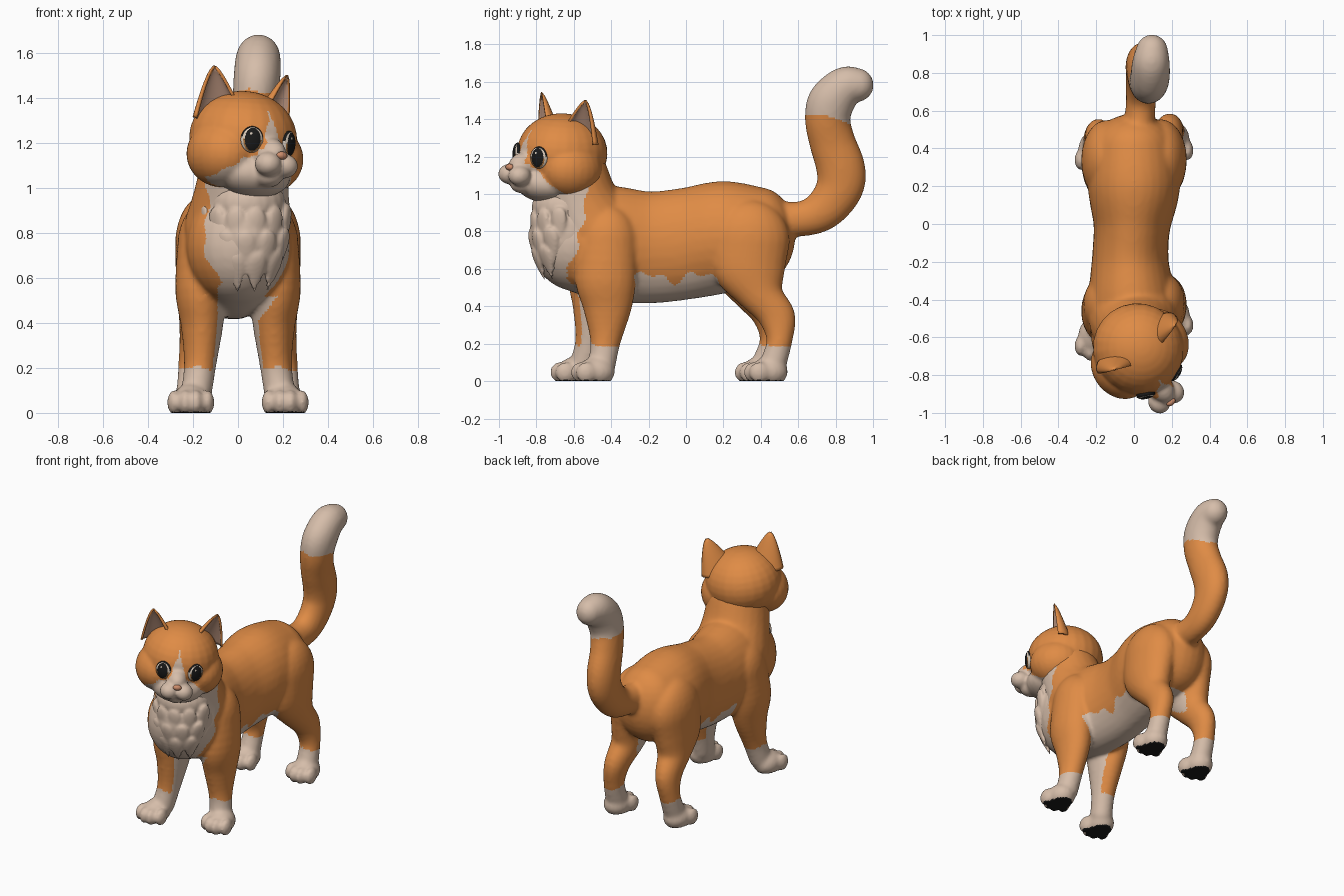
import bpy, bmesh
from math import sin, cos, pi, radians, hypot, sqrt
from mathutils import Vector, Matrix

if "Cube" in bpy.data.objects:
    bpy.data.objects.remove(bpy.data.objects["Cube"])


def material(name, *rgb):
    m = bpy.data.materials.new(name)
    m.use_nodes = True
    m.diffuse_color = (*rgb, 1)
    bsdf = next(n for n in m.node_tree.nodes if n.type == "BSDF_PRINCIPLED")
    bsdf.inputs["Base Color"].default_value = (*rgb, 1)
    bsdf.inputs["Roughness"].default_value = 0.8
    return m


ORANGE = material("orange fur", 0.74, 0.26, 0.06)
CREAM = material("cream fur", 0.67, 0.51, 0.40)
BLACK = material("black", 0.01, 0.01, 0.01)
PINK = material("inner ear pink", 0.52, 0.31, 0.22)
NOSE = material("nose pink", 0.62, 0.27, 0.15)
WHITE = material("eye white", 0.68, 0.58, 0.48)
AMBER = material("amber iris", 0.35, 0.15, 0.04)


def ball(segments, rings):
    bm = bmesh.new()
    bmesh.ops.create_uvsphere(bm, u_segments=segments, v_segments=rings, radius=1)
    mesh = bpy.data.meshes.new("ball")
    bm.to_mesh(mesh)
    bm.free()
    return mesh


# One shared ball is copied into every blob
template = ball(24, 16)
BALL = [v.co.copy() for v in template.vertices]
BALL_FACES = [tuple(f.vertices) for f in template.polygons]
bpy.data.meshes.remove(template)


def blob(shape, centre, radii, turn=Matrix(), taper=0):
    """Ellipsoid; taper narrows its lower end."""
    verts, faces = shape
    first = len(verts)
    place = Matrix.Translation(centre) @ turn @ Matrix.Diagonal((*radii, 1))
    for co in BALL:
        k = 1 - taper * (1 - co.z) / 2
        verts.append(place @ Vector((co.x * k, co.y * k, co.z)))
    faces.extend([first + i for i in f] for f in BALL_FACES)


def chain(shape, stations, steps=5):
    """Row of ellipsoids along a smooth path of x, y, z and three radii."""
    p = [Vector(s) for s in stations]
    p = [p[0]] + p + [p[-1]]
    for i in range(1, len(p) - 2):
        a, b, c, d = p[i - 1:i + 3]
        for k in range(steps + (i == len(p) - 3)):
            t = k / steps
            q = (b * 2 + (c - a) * t + (a * 2 - b * 5 + c * 4 - d) * t ** 2
                 + (b * 3 - a - c * 3 + d) * t ** 3) / 2
            blob(shape, q[:3], q[3:])


def make_object(name, mesh, mats):
    for m in mats:
        mesh.materials.append(m)
    mesh.shade_smooth()
    ob = bpy.data.objects.new(name, mesh)
    bpy.context.collection.objects.link(ob)
    return ob


def shape_mesh(name, shape):
    mesh = bpy.data.meshes.new(name)
    mesh.from_pydata(shape[0], [], shape[1])
    return mesh


def fuse(name, shape, voxel, relax, mats, rule):
    """Melt overlapping blobs into one skin, then colour its faces by a rule."""
    ob = make_object(name, shape_mesh(name, shape), [])
    mod = ob.modifiers.new("fuse", "REMESH")
    mod.mode = "VOXEL"
    mod.voxel_size = voxel
    mod = ob.modifiers.new("relax", "SMOOTH")
    mod.iterations = relax
    mod.factor = 0.5
    graph = bpy.context.evaluated_depsgraph_get()
    mesh = bpy.data.meshes.new_from_object(ob.evaluated_get(graph))
    ob.modifiers.clear()
    ob.data = mesh
    mesh.materials.clear()
    for m in mats:
        mesh.materials.append(m)
    for f in mesh.polygons:
        f.material_index = rule(*f.center, f.normal)
    mesh.shade_smooth()
    return ob


# Torso, neck and tail
body = ([], [])
chain(body, [(0, .395, .78, .225, .19, .255), (0, .2, .77, .245, .2, .3),
             (-.01, 0, .735, .205, .2, .3), (-.02, -.2, .715, .205, .2, .3),
             (-.01, -.42, .735, .235, .2, .31), (0, -.58, .74, .23, .25, .26)], 8)
chain(body, [(0, -.5, .82, .24, .245, .21), (.015, -.57, .97, .212, .212, .16),
             (.03, -.62, 1.12, .195, .2, .16)], 8)
chain(body, [(.02, .42, .87, .09, .1, .1), (.035, .62, .868, .08, .095, .095),
             (.04, .74, .92, .085, .11, .11), (.045, .82, 1.03, .09, .127, .12),
             (.05, .827, 1.14, .095, .132, .125), (.06, .782, 1.28, .095, .124, .12),
             (.075, .757, 1.4, .1, .122, .12), (.085, .78, 1.5, .105, .127, .115),
             (.09, .85, 1.575, .1, .108, .105), (.095, .914, 1.583, .085, .09, .09)])

# Legs and paws; the right pair stands further forward
FRONT_LEG = [(.14, -.42, .74, .13, .165, .2), (.165, -.43, .55, .115, .165, .13),
             (.16, -.42, .4, .096, .132, .1), (.168, -.43, .22, .073, .083, .08),
             (.185, -.45, .09, .07, .075, .07)]
REAR_LEG = [(.145, .34, .75, .135, .215, .22), (.16, .335, .6, .117, .195, .14),
            (.17, .39, .47, .097, .128, .1), (.185, .482, .35, .076, .103, .08),
            (.2, .5, .22, .066, .07, .07), (.205, .465, .09, .07, .072, .07)]
for side in (1, -1):
    for leg, stride, paw_y in ((FRONT_LEG, .11, -.48), (REAR_LEG, .05, .445)):
        back = stride if side < 0 else 0
        chain(body, [(side * x, y - back * max(0, 1 - z / .8), z, *r) for x, y, z, *r in leg])
        px, py = side * .21, paw_y - back
        blob(body, (px, py, .05), (.085, .1, .08))
        for k in (-1.5, -.5, .5, 1.5):
            blob(body, (px + k * .05, py - .087 + .014 * k * k, .047), (.03, .054, .056))


def body_colour(x, y, z, n):
    if z < .005:
        return 2
    if y > .5 and z > 1.41 - .2 * (y - .75) + .01 * sin(40 * x):
        return 1
    if z < .195 + .01 * sin(30 * x + 20 * y):
        return 1
    wave = .555 + .025 * sin(23 * y) + .018 * sin(47 * y + 1)
    inward = n.x * (1 if x > 0 else -1)
    if z < wave and -.27 < y < .13 and abs(x) < .24:
        return 1
    # Inner legs and the slanted patch on the left shoulder
    if .38 < z < wave and y < .42 and -.09 < x < .05 + .8 * (z - .36):
        return 1
    if z < .5 and y < -.2 and inward < -.82:
        return 1
    edge = -.72 + .5 * x + .2 * max(0, z - .6) + .012 * sin(38 * z)
    return int(.4 < z and y < edge)


skin = fuse("body", body, .012, 9, [ORANGE, CREAM, BLACK], body_colour)
# Flat soles
for v in skin.data.vertices:
    v.co.z = max(v.co.z, 0)

# Chest ruff: smooth collar above, overlapping tufts below
ruff = ([], [])
blob(ruff, (.035, -.615, .79), (.19, .222, .255))
blob(ruff, (.04, -.64, .93), (.175, .185, .13))
for row, z in enumerate((.84, .74, .65)):
    girth = sqrt(1 - ((z - .8) / .3) ** 2)
    count = 6 - row
    for k in range(count):
        a = (k / (count - 1) - .5) * (2.5 - .45 * row)
        spot = (.035 + .19 * girth * sin(a), -.615 - .203 * girth * cos(a), z - .03 * cos(a))
        tilt = Matrix.Rotation(a, 4, "Z") @ Matrix.Rotation(.08 + .14 * row, 4, "X")
        blob(ruff, spot, (.062, .024, .1), tilt, .8)
fuse("chest_ruff", ruff, .009, 4, [CREAM], lambda *face: 0)

# Head, modelled facing front and then turned
TURN = (Matrix.Translation((.03, -.675, 1.2)) @ Matrix.Rotation(radians(36), 4, "Z")
        @ Matrix.Rotation(radians(6), 4, "Y"))
MID = -.018
head = ([], [])
blob(head, (0, .015, .02), (.24, .245, .212))
blob(head, (0, -.09, -.14), (.17, .15, .105))
blob(head, (MID, -.2, -.05), (.07, .11, .075))
blob(head, (MID, -.22, -.15), (.065, .07, .05))
for side in (1, -1):
    blob(head, (side * .128, -.01, -.06), (.148, .175, .15))
    blob(head, (MID + side * .046, -.278, -.1), (.058, .062, .054))


def head_colour(x, y, z, n):
    x -= MID
    jag = .008 * sin(60 * x + 50 * z)
    if y < -.02 and z < -.045 - 3 * x * x + jag:
        return 1
    if y < -.225 and z < -.035:
        return 1
    blaze = .055 * (.14 - z) / .18
    return int(y < 0 and z < .14 and abs(x) < blaze + jag / 2)


fuse("head", head, .01, 6, [ORANGE, CREAM], head_colour).matrix_world = TURN

# Nose
shape = ([], [])
blob(shape, (MID, -.314, -.058), (.027, .018, .018))
make_object("nose", shape_mesh("nose", shape), [NOSE]).matrix_world = TURN


def eye_colour(x, y):
    if hypot(x + .2, y - .42) < .11:
        return 0
    if hypot(x / .7, y / .86) < 1:
        return 2
    if y < 0 and hypot(x / .82, y / .95) < 1:
        return 1
    return 2 if hypot(x, y) > .88 and y > .2 else 0


# Eyes and cupped ears
for side, label in ((1, "left"), (-1, "right")):
    eye = make_object(label + "_eye", ball(40, 48), [WHITE, AMBER, BLACK])
    for f in eye.data.polygons:
        f.material_index = eye_colour(f.center.x, f.center.y)
    eye.data.transform(Matrix.Translation((MID / 2 + side * .1, -.203, .005))
                       @ Matrix.Rotation(side * radians(25), 4, "Z")
                       @ Matrix.Rotation(pi / 2, 4, "X")
                       @ Matrix.Diagonal((.051, .059, .024, 1)))
    eye.matrix_world = TURN

    base, tip = Vector((side * .14, .01, .09)), Vector((side * .2, 0, .325))
    across, rear = Vector((.93, side * .36, 0)), Vector((-side * .36, .93, 0))
    verts, faces = [], []
    for i in range(13):
        t = i / 12
        w = .118 * (1 - t) ** .75 + .007
        for k in range(15):
            a = radians(-105 + 15 * k)
            verts.append(base.lerp(tip, t) + across * sin(a) * w + rear * cos(a) * w * .62)
            if i and k:
                j = len(verts) - 1
                faces.append((j, j - 1, j - 16, j - 15))
    mesh = shape_mesh(label + "_ear", (verts, faces))
    if mesh.polygons[7].normal.dot(rear) < 0:
        mesh.flip_normals()
    ear = make_object(label + "_ear", mesh, [ORANGE, PINK])
    wall = ear.modifiers.new("wall", "SOLIDIFY")
    wall.thickness = .014
    wall.offset = -1
    wall.material_offset = 1
    ear.matrix_world = TURN
